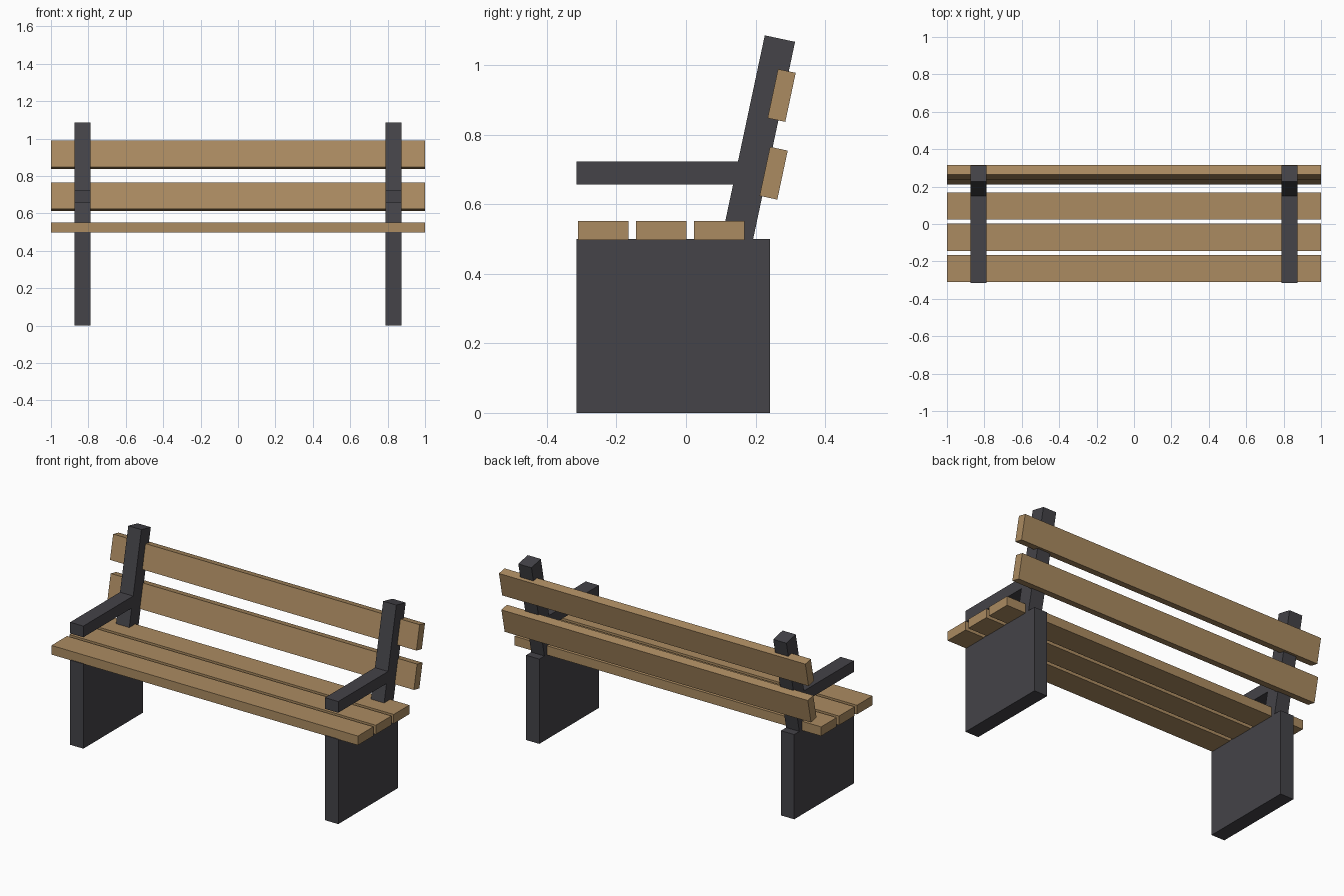
import bpy
from math import radians, sin, cos

cube = bpy.data.objects.get("Cube")
if cube:
    bpy.data.objects.remove(cube, do_unlink=True)


def make_material(name, rgb):
    mat = bpy.data.materials.new(name)
    mat.use_nodes = True
    color = (*rgb, 1.0)
    mat.diffuse_color = color
    bsdf = next(n for n in mat.node_tree.nodes if n.type == 'BSDF_PRINCIPLED')
    bsdf.inputs["Base Color"].default_value = color
    bsdf.inputs["Roughness"].default_value = 0.8
    return mat


wood = make_material("warm wood", (0.41, 0.26, 0.12))
iron = make_material("dark iron", (0.058, 0.056, 0.065))


def box(name, center, size, mat, tilt=0.0):
    """Box of the given size, leaning back by tilt."""
    bpy.ops.mesh.primitive_cube_add(size=1, location=center)
    obj = bpy.context.object
    obj.name = obj.data.name = name
    obj.scale = size
    bpy.ops.object.transform_apply(location=False, rotation=False, scale=True)
    obj.rotation_euler.x = -tilt
    obj.data.materials.append(mat)
    return obj


LEAN = radians(12)
FRAME_X, FRAME_W = 0.832, 0.086
FRONT_Y = -0.315

# End frames: leg panel, armrest and leaning back post on each side
post_len = 0.62
post_y = 0.27 - sin(LEAN) * post_len / 2
post_z = 1.076 - cos(LEAN) * post_len / 2
for side, sign in (("left", 1), ("right", -1)):
    x = sign * FRAME_X
    box(f"{side}_leg_panel", (x, FRONT_Y + 0.278, 0.25), (FRAME_W, 0.556, 0.5), iron)
    box(f"{side}_armrest", (x, FRONT_Y + 0.25, 0.69), (FRAME_W, 0.5, 0.066), iron)
    box(f"{side}_back_post", (x, post_y, post_z), (FRAME_W, 0.089, post_len), iron, LEAN)

# Seat slats
for i in range(3):
    box(f"seat_slat_{i + 1}", (0, -0.238 + i * 0.167, 0.524), (2, 0.145, 0.054), wood)

# Back slats, set into the rear of the posts
for name, y, z in (("lower", 0.252, 0.689), ("upper", 0.275, 0.9125)):
    box(f"{name}_back_slat", (0, y, z), (2, 0.052, 0.144), wood, LEAN)
